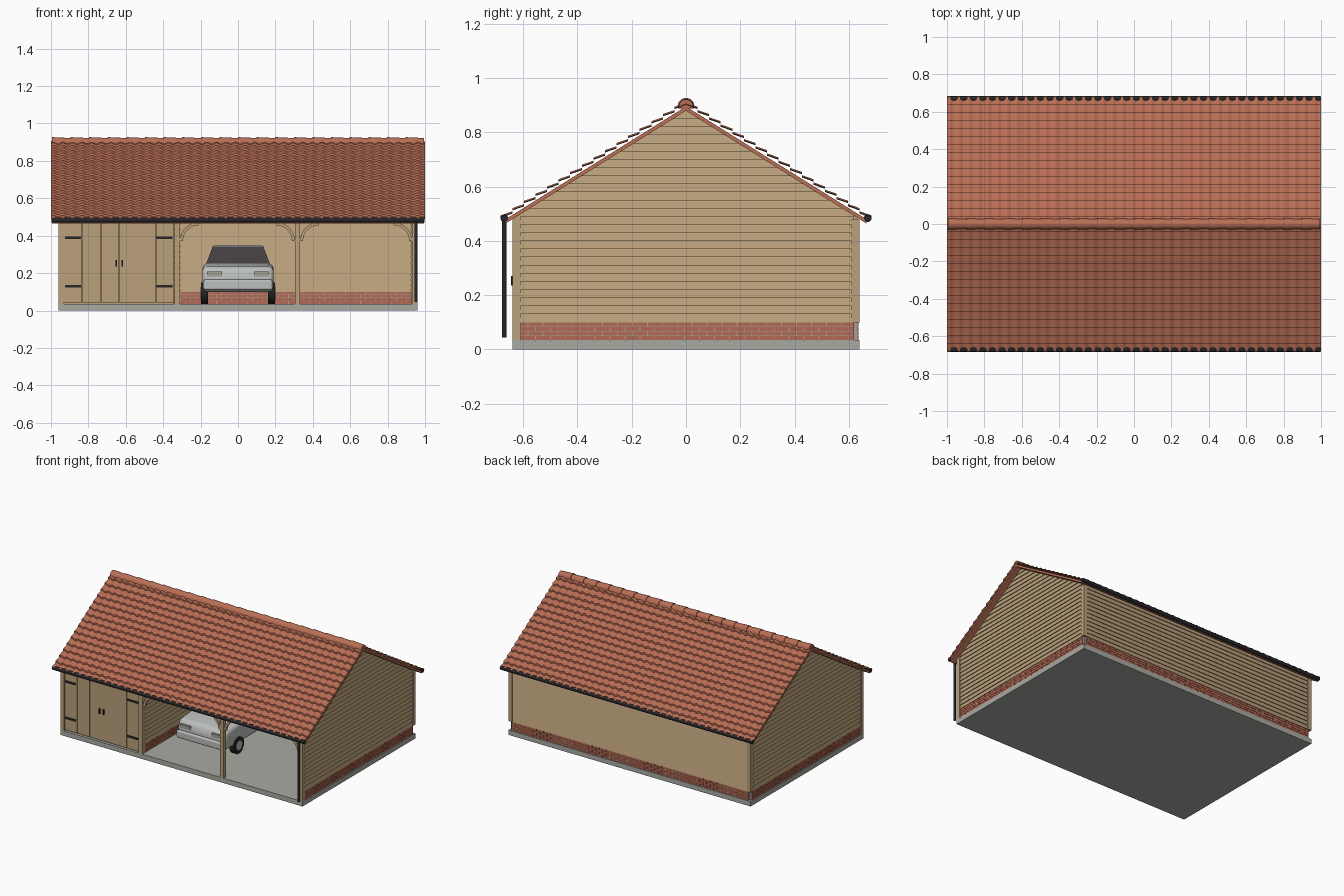
import bpy, bmesh, math
from mathutils import Vector, Matrix

if "Cube" in bpy.data.objects:
    bpy.data.objects.remove(bpy.data.objects["Cube"])


def material(name, r, g, b):
    m = bpy.data.materials.new(name)
    m.use_nodes = True
    col = [(c / 255) ** 2.2 for c in (r, g, b)] + [1]
    m.diffuse_color = col
    m.node_tree.nodes["Principled BSDF"].inputs["Base Color"].default_value = col
    return m


WOOD = material("timber", 186, 160, 122)
BRICK = material("red_brick", 176, 104, 84)
MORTAR = material("mortar", 165, 160, 150)
TILE = material("clay_tile", 184, 110, 86)
CONCRETE = material("concrete", 168, 168, 162)
IRON = material("black_metal", 42, 42, 45)
SILVER = material("silver_paint", 186, 190, 188)
GLASS = material("dark_glass", 76, 68, 71)
RUBBER = material("rubber", 40, 40, 40)


def finish(name, bm, mat, smooth=None):
    bmesh.ops.recalc_face_normals(bm, faces=bm.faces)
    me = bpy.data.meshes.new(name)
    bm.to_mesh(me)
    bm.free()
    me.materials.append(mat)
    ob = bpy.data.objects.new(name, me)
    bpy.context.scene.collection.objects.link(ob)
    if smooth:
        bpy.ops.object.select_all(action="DESELECT")
        ob.select_set(True)
        bpy.context.view_layer.objects.active = ob
        bpy.ops.object.shade_smooth_by_angle(angle=math.radians(smooth))
    return ob


def add_box(bm, x, y, z):
    """Box from three (low, high) ranges."""
    size = Matrix.Diagonal((x[1] - x[0], y[1] - y[0], z[1] - z[0], 1))
    mid = Vector((sum(x) / 2, sum(y) / 2, sum(z) / 2))
    bmesh.ops.create_cube(bm, size=1, matrix=Matrix.Translation(mid) @ size)


def box(name, x, y, z, mat):
    bm = bmesh.new()
    add_box(bm, x, y, z)
    return finish(name, bm, mat)


def add_prism(bm, pts, a, b, axis):
    """Extrude a profile, (y, z) along x or (x, z) along y."""
    place = (lambda p, t: (t, p[0], p[1])) if axis == "x" else (lambda p, t: (p[0], t, p[1]))
    face = bm.faces.new([bm.verts.new(place(p, a)) for p in pts])
    ext = bmesh.ops.extrude_face_region(bm, geom=[face])
    new = [v for v in ext["geom"] if isinstance(v, bmesh.types.BMVert)]
    bmesh.ops.translate(bm, verts=new, vec=place((0, 0), b - a))


def cylinder(name, r, p, q, mat, sides=16):
    p, q = Vector(p), Vector(q)
    bm = bmesh.new()
    rot = (q - p).to_track_quat("Z", "Y").to_matrix().to_4x4()
    bmesh.ops.create_cone(bm, cap_ends=True, segments=sides, radius1=r, radius2=r,
                          depth=(q - p).length, matrix=Matrix.Translation((p + q) / 2) @ rot)
    return finish(name, bm, mat, 40)


W, D, EAVE, RIDGE, SLOPE = 0.96, 0.64, 0.48, 0.91, 0.625
BASE, SILL, BOARD, LAP = 0.035, 0.10, 0.03, 0.006


# Weatherboard walls: overlapping boards on both faces
def boarded_wall(name, centre, a, b, top, axis):
    half, n = 0.018, math.ceil((top - SILL) / BOARD)
    side = []
    for k in range(n):
        z = SILL + k * BOARD
        side += [(half, z), (half - LAP, z + BOARD)]
    pts = [(centre + o, z) for o, z in side] + [(centre - o, z) for o, z in reversed(side)]
    bm = bmesh.new()
    add_prism(bm, pts, a, b, axis)
    for s in (-1, 1):    # trim to the roof pitch
        bmesh.ops.bisect_plane(bm, geom=bm.verts[:] + bm.edges[:] + bm.faces[:],
                               plane_co=(0, 0, RIDGE - 0.03), plane_no=(0, s * SLOPE, 1), clear_outer=True)
    return finish(name, bm, WOOD)


# Brick plinth: staggered courses over a mortar core
def plinth(name, centre, a, b, axis):
    bricks, core = bmesh.new(), bmesh.new()
    rows, length, gap = 4, 0.055, 0.0015
    h = (SILL - BASE) / rows

    def put(bm, along, across, z):
        add_box(bm, along, across, z) if axis == "x" else add_box(bm, across, along, z)
    put(core, (a, b), (centre - 0.013, centre + 0.013), (BASE, SILL))
    for r in range(rows):
        t = a - (r % 2) * length / 2
        while t < b - 0.002:
            lo, hi = max(t, a) + gap, min(t + length, b) - gap
            if hi > lo:
                put(bricks, (lo, hi), (centre - 0.015, centre + 0.015),
                    (BASE + r * h + gap / 2, BASE + (r + 1) * h - gap / 2))
            t += length
    finish(name + "_mortar", core, MORTAR)
    finish(name + "_bricks", bricks, BRICK)


box("floor_slab", (-W, W), (-D, D), (0, BASE), CONCRETE)
for name, x in (("left_gable", W - 0.02), ("right_gable", 0.02 - W), ("partition", -0.325)):
    y0, y1 = -D + 0.03, D - 0.02
    boarded_wall(name + "_wall", x, y0, y1, RIDGE, "y")
    plinth(name + "_plinth", x, y0, y1, "y")
boarded_wall("back_wall", D - 0.02, -W + 0.02, W - 0.02, EAVE, "x")
plinth("back_plinth", D - 0.02, -W + 0.02, W - 0.02, "x")

# Corner posts, front posts and the eaves beam
for side, x in (("left", W - 0.0145), ("right", 0.0145 - W)):
    box(side + "_back_corner", (x - 0.015, x + 0.015), (D - 0.03, D), (SILL, EAVE), WOOD)
for name, x in (("left", W - 0.0145), ("right", 0.0145 - W), ("middle", 0.318), ("door", -0.325)):
    box(name + "_front_post", (x - 0.0145, x + 0.0145), (-D, -D + 0.03), (BASE, EAVE), WOOD)
box("front_beam", (-W, W), (-D + 0.002, -D + 0.03), (0.47, 0.497), WOOD)

# Curved braces between posts and beam
bm = bmesh.new()
R = 0.1
for post_x, s in ((-0.31, 1), (0.304, -1), (0.332, 1), (0.931, -1)):
    arc = [math.radians(9 * i) for i in range(11)]
    pts = [(post_x + s * (R - r * math.cos(t)), 0.372 + r * math.sin(t))
           for r, ts in ((R, arc), (R - 0.016, arc[::-1])) for t in ts]
    add_prism(bm, pts, -D + 0.006, -D + 0.024, "y")
finish("curved_braces", bm, WOOD)

# Plank doors with strap hinges and handles
bm = bmesh.new()
x0, x1, planks = -0.93, -0.341, 6
step = (x1 - x0) / planks
for i in range(planks):
    add_box(bm, (x0 + i * step + 0.001, x0 + (i + 1) * step - 0.001), (-D + 0.008, -D + 0.022), (0.042, 0.47))
finish("door_planks", bm, WOOD)
box("door_backing", (x0, x1), (-D + 0.02, -D + 0.028), (BASE, 0.47), WOOD)
bm = bmesh.new()
for x in (-0.925, -0.435):
    for z in (0.13, 0.39):
        add_box(bm, (x, x + 0.085), (-D + 0.003, -D + 0.009), (z - 0.007, z + 0.007))
for x in (-0.65, -0.62):
    add_box(bm, (x - 0.004, x + 0.004), (-D - 0.005, -D + 0.009), (0.235, 0.27))
finish("door_ironwork", bm, IRON)

# Roof deck under the tiles
bm = bmesh.new()
for s in (-1, 1):
    add_prism(bm, [(s * y, RIDGE - SLOPE * y - d) for y, d in
                   ((0, 0.03), (0.665, 0.03), (0.665, 0.014), (0, 0.014))], -0.995, 0.995, "x")
finish("roof_deck", bm, TILE)

# Pantiles: waved columns in stepped rows
cols, seg, rows, run = 39, 6, 16, 0.683
for label, s in (("front", -1), ("back", 1)):
    bm = bmesh.new()
    lines = []
    for r in range(rows):
        for y, lift in ((r * run / rows, -0.005), ((r + 1) * run / rows, 0.007)):
            row = []
            for i in range(cols * seg + 1):
                wave = 0.005 * math.sin(2 * math.pi * i / seg)
                row.append(bm.verts.new((-1 + 2 * i / (cols * seg), s * y, RIDGE - SLOPE * y + lift + wave)))
            lines.append(row)
    for a, b in zip(lines, lines[1:]):
        for i in range(cols * seg):
            bm.faces.new((a[i], a[i + 1], b[i + 1], b[i]))
    tiles = finish(label + "_roof_tiles", bm, TILE, 50)
    for p in tiles.data.polygons:
        if p.normal.z < 0 and abs(p.normal.y) < 0.9:
            p.flip()

# Half-round ridge tiles, each lapping the next
bm = bmesh.new()
count = 20
for i in range(count):
    x = -0.995 + i * 1.99 / count
    arc = [math.radians(15 * k - 15) for k in range(15)]
    big = [bm.verts.new((x, 0.031 * math.cos(t), 0.896 + 0.031 * math.sin(t))) for t in arc]
    small = [bm.verts.new((x + 0.1, 0.026 * math.cos(t), 0.896 + 0.026 * math.sin(t))) for t in arc]
    for k in range(len(arc) - 1):
        bm.faces.new((big[k], big[k + 1], small[k + 1], small[k]))
    bm.faces.new(big)
    bm.faces.new(small)
finish("ridge_tiles", bm, TILE, 40)

# Gutters and downpipe
for label, s in (("front", -1), ("back", 1)):
    cylinder(label + "_gutter", 0.014, (-0.998, s * 0.67, 0.484), (0.998, s * 0.67, 0.484), IRON)
cylinder("downpipe", 0.008, (0.951, -0.67, 0.045), (0.951, -0.67, 0.48), IRON)

# Car body with rounded edges
bm = bmesh.new()
hull = [(0.41, 0.1), (0.42, 0.18), (0.4, 0.235), (0.2, 0.25)]
add_prism(bm, [(-y, z) for y, z in hull] + hull[::-1], -0.19, 0.19, "x")
body = finish("car_body", bm, SILVER)
bev = body.modifiers.new("round", "BEVEL")
bev.width, bev.segments = 0.025, 3
body.data.shade_smooth()
bm = bmesh.new()
for s in (-1, 1):
    add_box(bm, (-0.185, 0.185), (s * 0.425 - 0.012, s * 0.425 + 0.012), (0.11, 0.165))
bumper = finish("car_bumpers", bm, SILVER)
bev = bumper.modifiers.new("round", "BEVEL")
bev.width, bev.segments = 0.011, 3


# Cabin: tapered glass with a painted roof
def taper(name, z, x, ya, yb, mat):
    bm = bmesh.new()
    bmesh.ops.create_cube(bm, size=2)
    for v in bm.verts:
        k = v.co.z > 0
        v.co = (v.co.x * x[k], (yb if v.co.y > 0 else ya)[k], z[k])
    return finish(name, bm, mat)


taper("car_windows", (0.245, 0.343), (0.172, 0.135), (-0.2, -0.06), (0.34, 0.24), GLASS)
taper("car_roof", (0.343, 0.35), (0.136, 0.125), (-0.06, -0.04), (0.24, 0.22), SILVER)
for s in (-1, 1):
    side = "left" if s > 0 else "right"
    box(side + "_headlamp", sorted((s * 0.085, s * 0.165)), (-0.423, -0.41), (0.183, 0.208), MORTAR)
    for end, y in (("front", -0.27), ("rear", 0.27)):
        cylinder(f"{side}_{end}_wheel", 0.058, (s * 0.16, y, 0.093), (s * 0.197, y, 0.093), RUBBER, 24)
        cylinder(f"{side}_{end}_hub", 0.033, (s * 0.19, y, 0.093), (s * 0.2, y, 0.093), SILVER, 20)
